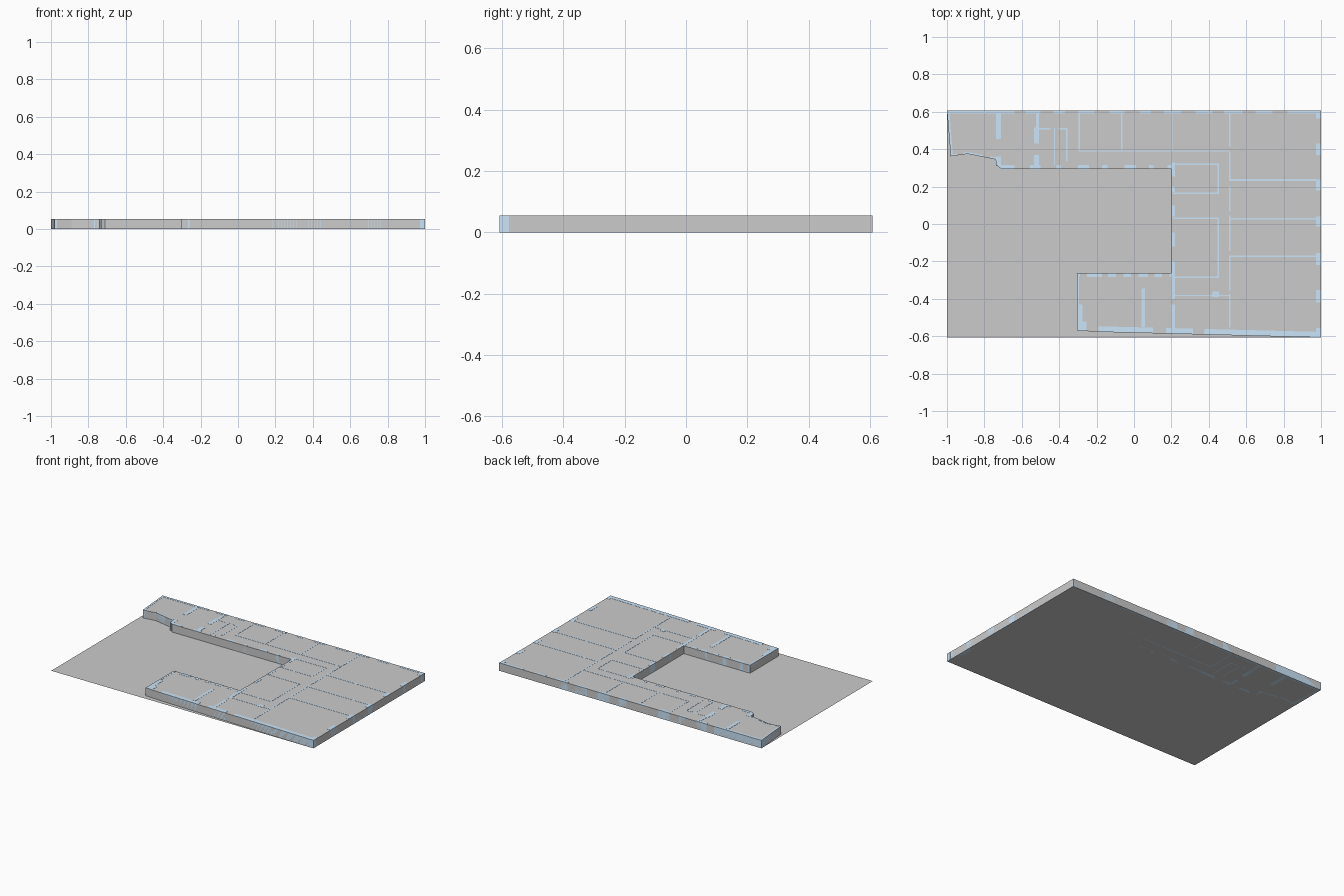
import bpy, bmesh
from mathutils import Vector

if "Cube" in bpy.data.objects:
    bpy.data.objects.remove(bpy.data.objects["Cube"])

H, ROOF, SILL = 0.055, 0.0535, 0.009
blue = bpy.data.materials.new("wall_blue")
blue.diffuse_color = (0.6, 0.78, 0.95, 1)
blue.use_nodes = True
blue.node_tree.nodes["Principled BSDF"].inputs["Base Color"].default_value = blue.diffuse_color

# Building outline, clockwise from the north-west corner
OUT = [Vector(p) for p in [
    (-1, .607), (1, .607), (1, -.607), (-.18, -.577), (-.305, -.57),
    (-.305, -.262), (.2, -.262), (.2, .295), (-.71, .295), (-.735, .315),
    (-.74, .345), (-.89, .375), (-.98, .362)]]


def finish(bm, name, mat=None):
    bmesh.ops.recalc_face_normals(bm, faces=bm.faces)
    me = bpy.data.meshes.new(name)
    bm.to_mesh(me)
    bm.free()
    ob = bpy.data.objects.new(name, me)
    bpy.context.collection.objects.link(ob)
    if mat:
        me.materials.append(mat)
    return ob


def prism(bm, pts, z0, z1):
    f = bm.faces.new([bm.verts.new((p[0], p[1], z0)) for p in pts])
    r = bmesh.ops.extrude_face_region(bm, geom=[f], use_keep_orig=True)
    top = [v for v in r["geom"] if isinstance(v, bmesh.types.BMVert)]
    bmesh.ops.translate(bm, verts=top, vec=(0, 0, z1 - z0))


def strip(bm, a, b, s, e, t, z0=0, z1=H):
    """Wall piece on edge a-b, from distance s to e, thickness t inward."""
    d = (b - a).normalized()
    n = Vector((d.y, -d.x)) * t
    p, q = a + d * s, a + d * e
    prism(bm, [p, q, q + n, p + n], z0, z1)


def boxes(name, rects):
    bm = bmesh.new()
    for x0, x1, y0, y1 in rects:
        prism(bm, [(x0, y0), (x1, y0), (x1, y1), (x0, y1)], 0, H)
    return finish(bm, name, blue)


# Ground sheet
bm = bmesh.new()
bm.faces.new([bm.verts.new((x, y, 0)) for x, y in
              [(-1, -.607), (1, -.607), (1, .607), (-1, .607)]])
finish(bm, "ground")

# Grey room and window infill, set just inside the wall faces
bm = bmesh.new()
face = bm.faces.new([bm.verts.new((p.x, p.y, .0005)) for p in OUT])
ring = bmesh.ops.inset_region(bm, faces=[face], thickness=.0015, use_boundary=True)
bmesh.ops.delete(bm, geom=ring["faces"], context="FACES")
r = bmesh.ops.extrude_face_region(bm, geom=bm.faces[:], use_keep_orig=True)
bmesh.ops.translate(bm, verts=[v for v in r["geom"] if isinstance(v, bmesh.types.BMVert)],
                    vec=(0, 0, ROOF))
finish(bm, "room_infill")


# Outer walls: each entry gives thickness and window openings along the edge
def openings(origin, sign, spans):
    return sorted(tuple(sorted(sign * (v - origin) for v in sp)) for sp in spans)


north = [(-.64, -.58), (-.5, -.43), (-.37, -.3), (-.21, -.13), (-.05, .03),
         (.09, .16), (.25, .33), (.42, .48), (.58, .65), (.74, .82)]
east = [(-.557, -.42), (-.352, -.218), (-.156, -.013), (.04, .18), (.238, .368), (.43, .563)]
south = [(.1, .17), (.315, .375)]
wing = [(-.64, -.555), (-.5, -.415), (-.39, -.3), (-.24, -.17), (-.142, -.05),
        (.01, .08), (.105, .18)]
annex = [(-.29, -.25), (-.17, -.14), (-.095, -.055), (-.015, .025), (.075, .11), (.15, .19)]
court = [(-.2, -.12), (-.045, .04), (.1, .17), (.2, .255)]
edges = {
    0: (.016, openings(-1, 1, north)), 1: (.028, openings(.607, -1, east)),
    2: (.03, openings(1, -1, south)), 3: (.03, [(.01, .08)]),
    4: (.012, []), 5: (.022, openings(-.305, 1, annex)),
    6: (.018, openings(-.262, 1, court)), 7: (.02, openings(.2, -1, wing)),
    8: (.015, []), 9: (.008, []), 10: (.01, [(.03, .07)]),
    11: (.01, [(.02, .06)]), 12: (.012, [])}
bm = bmesh.new()
sills = bmesh.new()
for i, (t, gaps) in edges.items():
    a, b = OUT[i], OUT[(i + 1) % len(OUT)]
    length, pos = (b - a).length, 0
    for s, e in gaps + [(length, length)]:
        e = min(e, length)
        if s > pos:
            strip(bm, a, b, pos, s, t)
        if e > s and i not in (2, 3):
            strip(sills, a, b, s, e, t, 0, SILL)
        pos = e
finish(bm, "outer_walls", blue)
finish(sills, "window_sills", blue)


# Thin partitions as (x0, y0, x1, y1) centre lines
def partitions(name, lines, t):
    return boxes(name, [(min(a, c) - t / 2, max(a, c) + t / 2,
                         min(b, d) - t / 2, max(b, d) + t / 2) for a, b, c, d in lines])


partitions("east_room_partitions",
           [(.512, y, .97, y) for y in (.235, .028, -.172)]
           + [(.512, .415, .512, .59), (.512, .24, .512, .38), (.512, .07, .512, .2),
              (.512, -.14, .512, .04), (.512, -.35, .512, -.175), (.512, -.55, .512, -.38)], .009)
partitions("north_room_partitions",
           [(-.293, .39, .51, .39), (-.293, .39, -.293, .59), (-.065, .39, -.065, .59),
            (.203, .39, .203, .59)], .007)
partitions("core_partitions",
           [(.21, .32, .45, .32), (.45, .165, .45, .32), (.21, .165, .45, .165),
            (.21, .03, .45, .03), (.45, -.285, .45, .03), (.21, -.285, .45, -.285),
            (.21, -.382, .42, -.382), (.45, -.382, .51, -.382)], .007)
partitions("stair_partitions",
           [(-.53, .51, -.45, .51), (-.4, .51, -.36, .51), (-.36, .34, -.36, .51),
            (-.425, .315, -.425, .51)], .007)

# Thick cross walls and piers
boxes("cross_walls", [
    (-.737, -.712, .31, .36), (-.737, -.712, .455, .59),
    (-.535, -.508, .31, .37), (-.535, -.508, .43, .515), (-.525, -.508, .515, .59),
    (.04, .06, -.55, -.345), (.2, .22, -.56, -.43), (.2, .22, -.4, -.262),
    (.2, .22, .295, .33), (-.303, -.275, -.53, -.43), (-.303, -.255, -.568, -.52),
    (.42, .455, -.39, -.36)])
